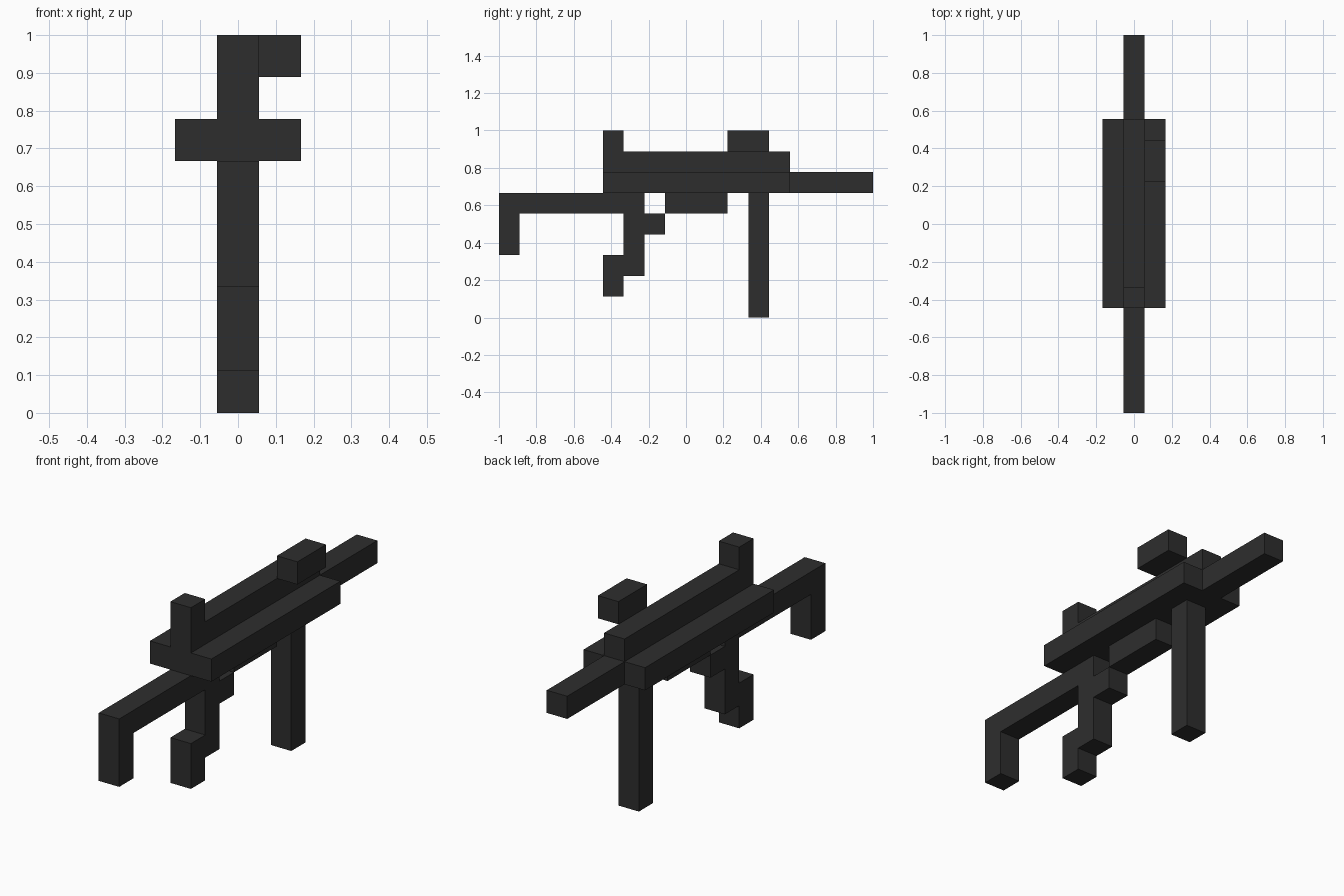
import bpy
import bmesh

cube = bpy.data.objects.get("Cube")
if cube:
    bpy.data.objects.remove(cube, do_unlink=True)

U = 1 / 9  # size of one block

# Single dark finish
metal = bpy.data.materials.new("charcoal")
metal.use_nodes = True
COLOR = (0.027, 0.027, 0.027, 1)
metal.diffuse_color = COLOR
metal.node_tree.nodes["Principled BSDF"].inputs["Base Color"].default_value = COLOR


def extrude_profile(name, outline, x0=-0.5, x1=0.5):
    """Extrude a (y, z) outline, in blocks, from x0 to x1."""
    bm = bmesh.new()
    face = bm.faces.new([bm.verts.new((x0 * U, y * U, z * U)) for y, z in outline])
    ext = bmesh.ops.extrude_face_region(bm, geom=[face], use_keep_orig=True)
    moved = [g for g in ext["geom"] if isinstance(g, bmesh.types.BMVert)]
    bmesh.ops.translate(bm, verts=moved, vec=((x1 - x0) * U, 0, 0))
    bmesh.ops.recalc_face_normals(bm, faces=bm.faces)
    mesh = bpy.data.meshes.new(name)
    bm.to_mesh(mesh)
    bm.free()
    mesh.materials.append(metal)
    obj = bpy.data.objects.new(name, mesh)
    bpy.context.collection.objects.link(obj)
    return obj


def block(name, y0, y1, z0, z1, x0=-0.5, x1=0.5):
    """Rectangular bar, in blocks."""
    return extrude_profile(name, [(y0, z0), (y1, z0), (y1, z1), (y0, z1)], x0, x1)


# Wide body, barrel and the rail on top
block("receiver", -4, 5, 6, 7, -1.5, 1.5)
block("barrel", 5, 9, 6, 7)
extrude_profile("top_rail_with_rear_sight",
                [(-4, 7), (5, 7), (5, 8), (-3, 8), (-3, 9), (-4, 9)])
block("side_sight", 2, 4, 8, 9, 0.5, 1.5)

# Stock with its downturned butt
extrude_profile("stock", [(-9, 3), (-8, 3), (-8, 5), (-2, 5), (-2, 6), (-9, 6)])

# Stepped grip and trigger
extrude_profile("grip", [(-3, 5), (-3, 3), (-4, 3), (-4, 1), (-3, 1),
                         (-3, 2), (-2, 2), (-2, 5)])
block("trigger", -2, -1, 4, 5)

# Underside block and front support
block("magazine", -1, 2, 5, 6)
block("front_leg", 3, 4, 0, 6)
